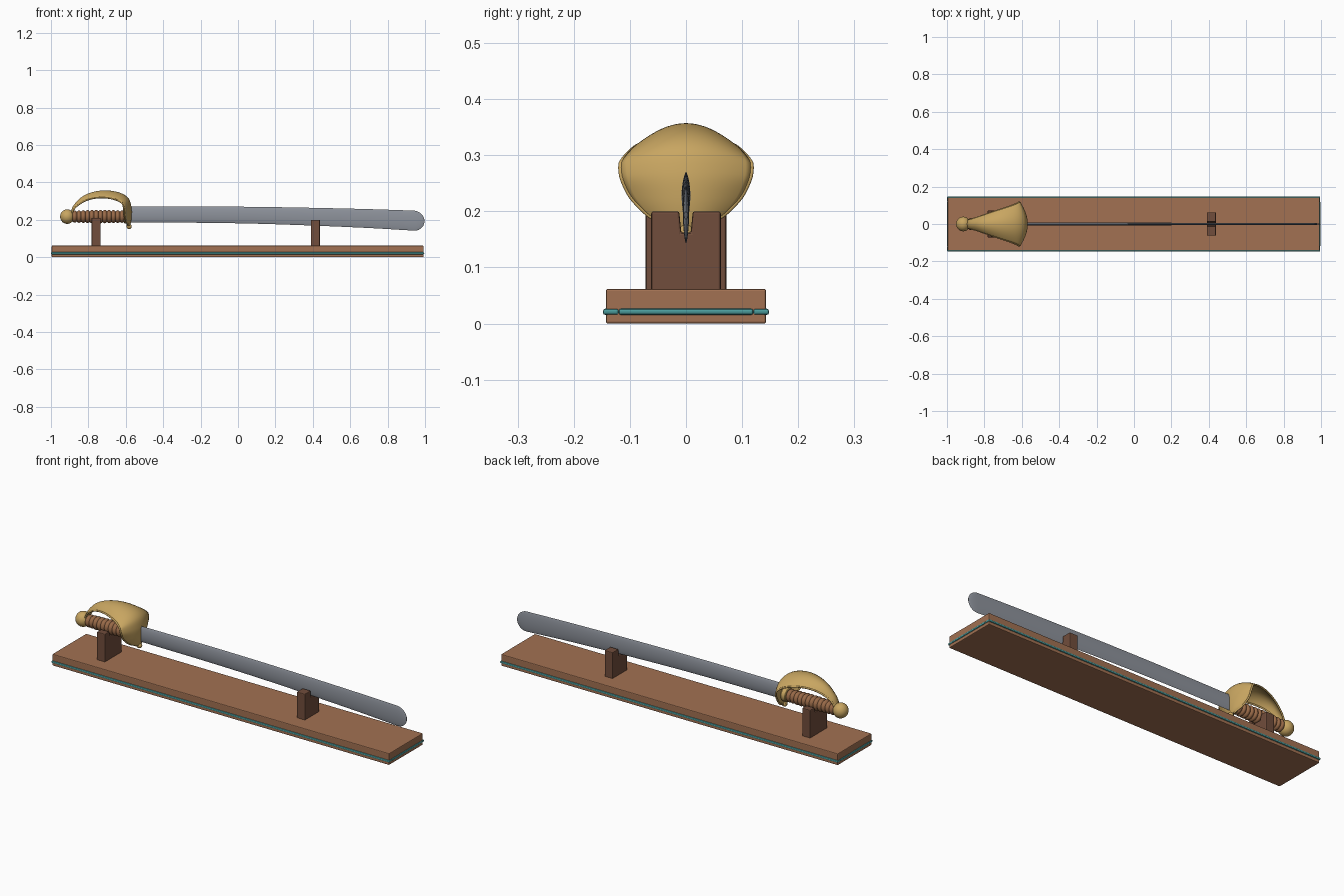
import bpy, bmesh, math
from mathutils import Vector

if "Cube" in bpy.data.objects:
    bpy.data.objects.remove(bpy.data.objects["Cube"])


def material(name, rgb):
    m = bpy.data.materials.new(name)
    m.diffuse_color = (*rgb, 1)
    m.use_nodes = True
    m.node_tree.nodes["Principled BSDF"].inputs["Base Color"].default_value = m.diffuse_color
    return m


WOOD = material("base wood", (0.36, 0.165, 0.085))
DARK = material("dark stand wood", (0.165, 0.075, 0.045))
BRASS = material("brass", (0.58, 0.38, 0.12))
TEAL = material("teal trim", (0.07, 0.33, 0.33))
STEEL = material("blade steel", (0.27, 0.29, 0.33))
LEATHER = material("grip leather", (0.32, 0.145, 0.065))


def make(name, verts, faces, mat, smooth=None):
    me = bpy.data.meshes.new(name)
    me.from_pydata(verts, [], faces)
    bm = bmesh.new()
    bm.from_mesh(me)
    bmesh.ops.recalc_face_normals(bm, faces=bm.faces)
    bm.to_mesh(me)
    bm.free()
    me.materials.append(mat)
    ob = bpy.data.objects.new(name, me)
    bpy.context.collection.objects.link(ob)
    if smooth:
        finish(ob, smooth)
    return ob


def finish(ob, angle=40):
    bpy.ops.object.select_all(action='DESELECT')
    ob.select_set(True)
    bpy.context.view_layer.objects.active = ob
    bpy.ops.object.shade_smooth_by_angle(angle=math.radians(angle))


def bevel(ob, width, segments=2):
    b = ob.modifiers.new("bevel", 'BEVEL')
    b.width, b.segments, b.limit_method = width, segments, 'ANGLE'


def prism(name, profile, x0, x1, mat, bev):
    """Extrude a closed (y, z) outline along x."""
    n = len(profile)
    v = [(x, y, z) for x in (x0, x1) for y, z in profile]
    f = [tuple(range(n)), tuple(range(n, 2 * n))]
    f += [(i, (i + 1) % n, n + (i + 1) % n, n + i) for i in range(n)]
    ob = make(name, v, f, mat)
    bevel(ob, bev)
    return ob


def box(name, x0, x1, y0, y1, z0, z1, mat, bev):
    return prism(name, [(y0, z0), (y1, z0), (y1, z1), (y0, z1)], x0, x1, mat, bev)


def loft(name, rings, mat, smooth=40):
    n = len(rings[0])
    v = [p for r in rings for p in r]
    f = [(k * n + i, k * n + (i + 1) % n, (k + 1) * n + (i + 1) % n, (k + 1) * n + i)
         for k in range(len(rings) - 1) for i in range(n)]
    f += [tuple(range(n)), tuple(range(len(v) - n, len(v)))]
    return make(name, v, f, mat, smooth)


def lathe(name, profile, zc, mat, n=32):
    """Spin (x, radius) points round a line along x at height zc."""
    return loft(name, [[(x, r * math.cos(2 * math.pi * i / n), zc + r * math.sin(2 * math.pi * i / n))
                        for i in range(n)] for x, r in profile], mat)


def spline(points, steps):
    """Catmull-Rom through tuples of any length."""
    p = [Vector(q) for q in points]
    p = [2 * p[0] - p[1]] + p + [2 * p[-1] - p[-2]]
    out = []
    for i in range(1, len(p) - 2):
        a, b, c, d = p[i - 1:i + 3]
        for s in range(steps):
            t = s / steps
            out.append(0.5 * (2 * b + (c - a) * t + (2 * a - 5 * b + 4 * c - d) * t * t
                              + (3 * b - a - 3 * c + d) * t ** 3))
    return out + [p[-2]]


def tube(name, pts, r, mat):
    cu = bpy.data.curves.new(name, 'CURVE')
    cu.dimensions = '3D'
    cu.bevel_depth, cu.bevel_resolution, cu.use_fill_caps = r, 3, True
    s = cu.splines.new('POLY')
    s.points.add(len(pts) - 1)
    for q, p in zip(s.points, pts):
        q.co = (*p, 1)
    cu.materials.append(mat)
    ob = bpy.data.objects.new(name, cu)
    bpy.context.collection.objects.link(ob)


# Display base with its trim strips
X0, X1 = -0.996, 0.992
box("base", X0, X1, -0.143, 0.143, 0, 0.062, WOOD, 0.004)
for side, s in (("front", -1), ("back", 1)):
    a, b = sorted((s * 0.12, s * 0.148))
    box(side + "_trim", X0 - 0.003, X1 + 0.003, a, b, 0.0155, 0.0265, TEAL, 0.004)
box("left_trim", X0 - 0.004, X0 + 0.02, -0.12, 0.12, 0.0155, 0.0265, TEAL, 0.004)
box("right_trim", X1 - 0.02, X1 + 0.004, -0.12, 0.12, 0.0155, 0.0265, TEAL, 0.004)


# Slotted uprights
def stand(name, x, half, top, slot, slot_z):
    prism(name, [(-half, 0.055), (half, 0.055), (half, top), (slot, top), (slot * 0.7, slot_z),
                 (-slot * 0.7, slot_z), (-slot, top), (-half, top)],
          x - 0.024, x + 0.024, DARK, 0.004)


stand("grip_stand", -0.759, 0.072, 0.21, 0.036, 0.182)
stand("blade_stand", 0.414, 0.062, 0.20, 0.012, 0.162)

# Blade: lens section following a gently drooping line, with a round tip
outline = spline([(-0.59, 0.270, 0.186), (-0.2, 0.271, 0.184), (0.1, 0.269, 0.179),
                  (0.4, 0.264, 0.169), (0.7, 0.257, 0.156), (0.94, 0.249, 0.142)], 6)
stations = [(x, (t + b) / 2, (t - b) / 2, 0.008 - 0.0025 * (x + 0.59) / 1.5) for x, t, b in outline]
xe, ze, he, te = stations[-1]
for k in range(1, 11):
    a = math.radians(89 * k / 10)
    stations.append((xe + 0.057 * math.sin(a), ze - 0.003 * math.sin(a), he * math.cos(a),
                     te * max(0.3, math.cos(a))))
rings = []
for x, zc, h, t in stations:
    ring = []
    for i in range(20):
        a = 2 * math.pi * i / 20
        ring.append((x, t * math.sin(a) * abs(math.sin(a)) ** 0.5, zc + h * math.cos(a)))
    rings.append(ring)
loft("blade", rings, STEEL, 30)

# Ribbed grip, brass pommel and collar
ZG = 0.217
ribs = 13
prof = []
for k in range(ribs * 8 + 1):
    u = k / (ribs * 8)
    prof.append((-0.885 + 0.3 * u, 0.025 + 0.004 * math.sin(math.pi * u)
                 + 0.007 * abs(math.sin(math.pi * ribs * u))))
lathe("grip", prof, ZG, LEATHER)
pommel = [(-0.913 - 0.038 * math.cos(math.radians(a)), 0.039 * math.sin(math.radians(a)))
          for a in range(2, 150, 7)]
lathe("pommel", pommel + [(-0.878, 0.026), (-0.868, 0.026)], ZG, BRASS)
lathe("grip_collar", [(-0.61, 0.033), (-0.607, 0.036), (-0.585, 0.036), (-0.578, 0.03)], ZG, BRASS)

# Shell guard: path of (x, z, half width, edge inset), bowed across its width
path = spline([(-0.893, 0.238, 0.018, 0.004), (-0.875, 0.278, 0.026, 0.012),
               (-0.83, 0.322, 0.042, 0.024), (-0.77, 0.347, 0.061, 0.031),
               (-0.70, 0.354, 0.082, 0.036), (-0.63, 0.341, 0.102, 0.040),
               (-0.588, 0.313, 0.114, 0.040), (-0.573, 0.270, 0.115, 0.038),
               (-0.571, 0.225, 0.098, 0.038), (-0.575, 0.188, 0.064, 0.024),
               (-0.580, 0.168, 0.02, 0.006)], 6)
M = 20
rows = []
for k, (x, z, w, d) in enumerate(path):
    p, q = path[max(k - 1, 0)], path[min(k + 1, len(path) - 1)]
    t = Vector((q[0] - p[0], q[1] - p[1])).normalized()
    row = []
    for j in range(M + 1):
        s = 2 * j / M - 1
        o = d * s * s
        row.append((x + t.y * o, w * s, z - t.x * o))
    rows.append(row)
n = M + 1
faces = [(k * n + j, k * n + j + 1, (k + 1) * n + j + 1, (k + 1) * n + j)
         for k in range(len(rows) - 1) for j in range(M)]
guard = make("shell_guard", [p for r in rows for p in r], faces, BRASS, 50)
sol = guard.modifiers.new("thickness", 'SOLIDIFY')
sol.thickness, sol.offset = 0.006, 0

# Rolled rims along both edges, joined at the bottom by a small curl
tube("front_rim", [r[0] for r in rows], 0.0045, BRASS)
tube("back_rim", [r[-1] for r in rows], 0.0045, BRASS)
tube("guard_curl", [Vector(p) for p in spline([(-0.577, 0, 0.19), (-0.59, 0, 0.172),
                                             (-0.583, 0, 0.164)], 6)], 0.008, BRASS)
bpy.ops.mesh.primitive_uv_sphere_add(segments=20, ring_count=12, radius=0.014, location=(-0.582, 0, 0.164))
ball = bpy.context.object
ball.name = "guard_finial"
ball.data.materials.append(BRASS)
finish(ball)
